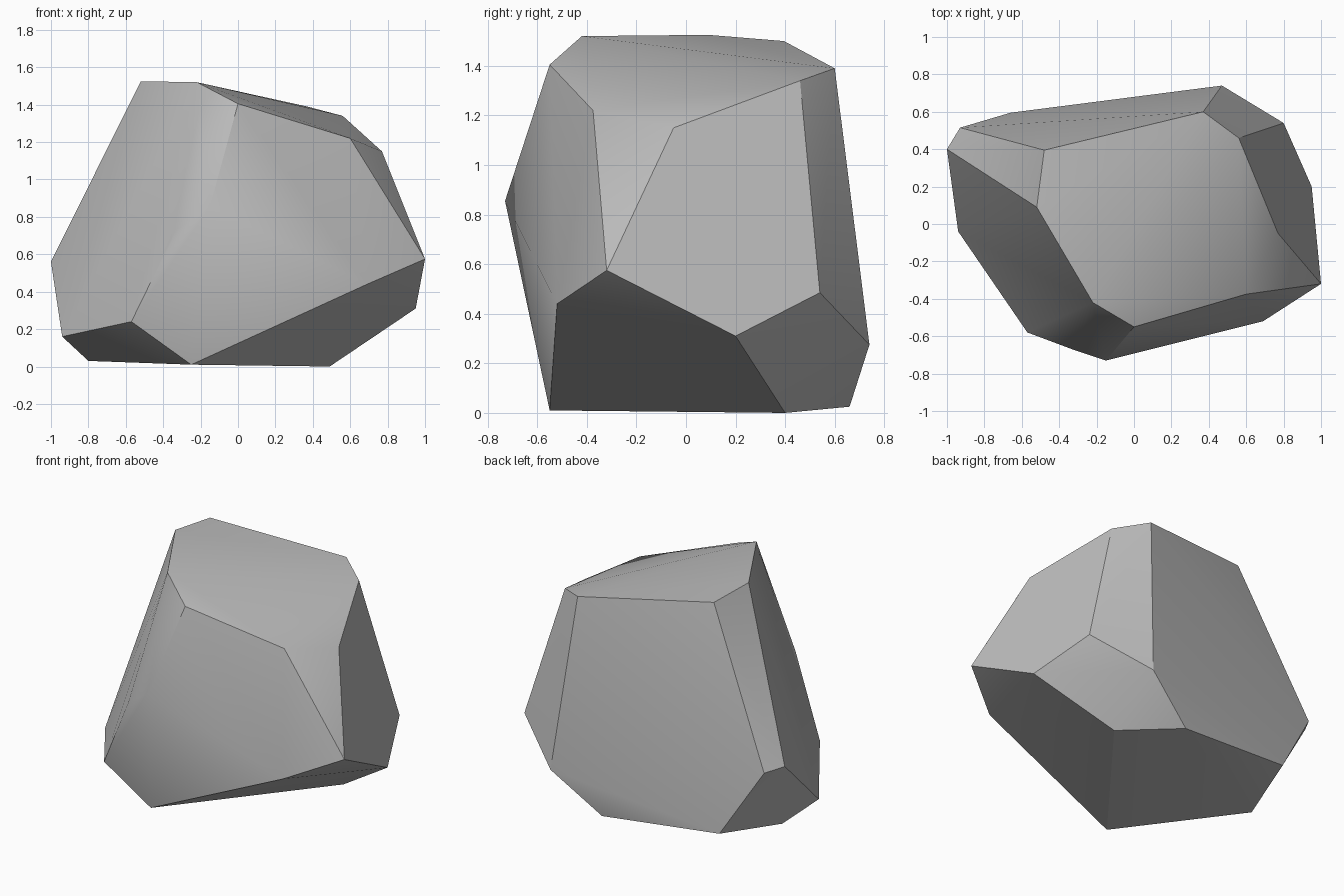
import bpy
import bmesh
from math import radians

cube = bpy.data.objects.get("Cube")
if cube:
    bpy.data.objects.remove(cube, do_unlink=True)

# Corner points of the chipped boulder
crown = [(-.52, .09, 1.525), (-.22, -.42, 1.52), (0, -.55, 1.405), (.6, -.375, 1.22),
         (.77, -.05, 1.15), (.56, .46, 1.34), (.37, .6, 1.39), (-.48, .395, 1.5)]
waist = [(1, -.32, .575), (.95, .2, .31), (.8, .54, .485), (.47, .74, .275),
         (-.93, .515, .54), (-1, .4, .56), (-.57, -.58, .24), (-.33, -.67, .73),
         (-.15, -.73, .855), (.69, -.52, .44)]
foot = [(.15, .66, .025), (.49, .4, 0), (-.25, -.55, .01), (-.8, .14, .03),
        (-.94, -.04, .16), (-.66, .595, .1)]

# Wrap the corners in a convex shell and merge nearly flat facets
bm = bmesh.new()
for point in crown + waist + foot:
    bm.verts.new(point)
bmesh.ops.convex_hull(bm, input=bm.verts[:])
bmesh.ops.dissolve_limit(bm, angle_limit=radians(3), verts=bm.verts[:], edges=bm.edges[:])
bmesh.ops.recalc_face_normals(bm, faces=bm.faces[:])
mesh = bpy.data.meshes.new("boulder")
bm.to_mesh(mesh)
bm.free()

boulder = bpy.data.objects.new("boulder", mesh)
bpy.context.collection.objects.link(boulder)

# Plain stone colour
stone = bpy.data.materials.new("stone grey")
stone.use_nodes = True
grey = (.5, .5, .5, 1)
stone.diffuse_color = grey
stone.node_tree.nodes["Principled BSDF"].inputs["Base Color"].default_value = grey
mesh.materials.append(stone)

# Soft facets with crisp chipped edges
bpy.ops.object.select_all(action="DESELECT")
boulder.select_set(True)
bpy.context.view_layer.objects.active = boulder
bpy.ops.object.shade_smooth_by_angle(angle=radians(30))
